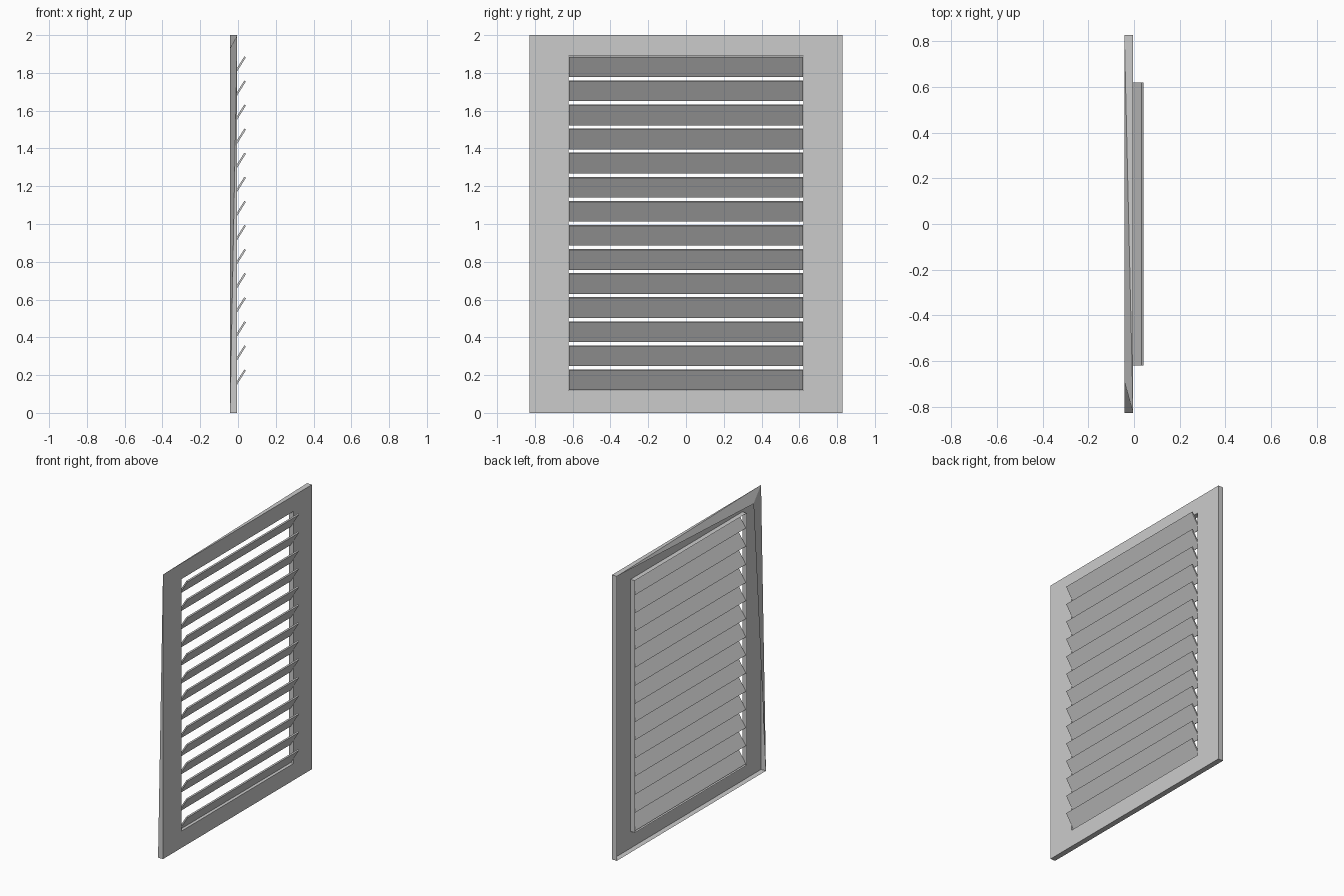
import bpy, bmesh, math
from mathutils import Matrix

if "Cube" in bpy.data.objects:
    bpy.data.objects.remove(bpy.data.objects["Cube"])

FRONT, BACK = -0.004, -0.042      # x of frame face and of its rear rim


def finish(name, bm):
    bmesh.ops.recalc_face_normals(bm, faces=bm.faces)
    mesh = bpy.data.meshes.new(name)
    bm.to_mesh(mesh)
    bm.free()
    obj = bpy.data.objects.new(name, mesh)
    bpy.context.collection.objects.link(obj)
    return obj


def loop(bm, x, y, z0, z1):
    return [bm.verts.new((x, a, b)) for a, b in ((-y, z0), (y, z0), (y, z1), (-y, z1))]


def band(bm, a, b, tris=False):
    for i in range(4):
        j = (i + 1) % 4
        bm.faces.new((a[i], a[j], b[j], b[i]))


# Hollow sheet frame: flat face, outer rim and opening reveal
bm = bmesh.new()
outer = loop(bm, FRONT, 0.828, 0, 2)
inner = loop(bm, FRONT, 0.622, 0.118, 1.89)
rim = loop(bm, BACK, 0.828, 0, 2)
reveal = loop(bm, BACK + 0.004, 0.622, 0.118, 1.89)
band(bm, outer, inner)
band(bm, inner, reveal)
for i in (0, 1):
    bm.faces.new((outer[i], outer[i + 1], rim[i + 1], rim[i]))

# One rear rim corner is folded inward, creasing its two walls
rim[3].co = (BACK, -0.69, 1.93)
for i in (0, 2):
    bm.faces.new((outer[3], outer[i], rim[i]))
    bm.faces.new((outer[3], rim[i], rim[3]))
finish("frame", bm)

# Slanted louvre slats
TILT = math.radians(58)
for k in range(14):
    bm = bmesh.new()
    bmesh.ops.create_cube(bm, size=1)
    bmesh.ops.scale(bm, vec=(0.123, 1.238, 0.01), verts=bm.verts)
    bmesh.ops.rotate(bm, matrix=Matrix.Rotation(-TILT, 3, 'Y'), verts=bm.verts)
    bmesh.ops.translate(bm, vec=(0.005, 0, 0.175 + k * 0.1275), verts=bm.verts)
    finish(f"slat_{k + 1:02d}", bm)
